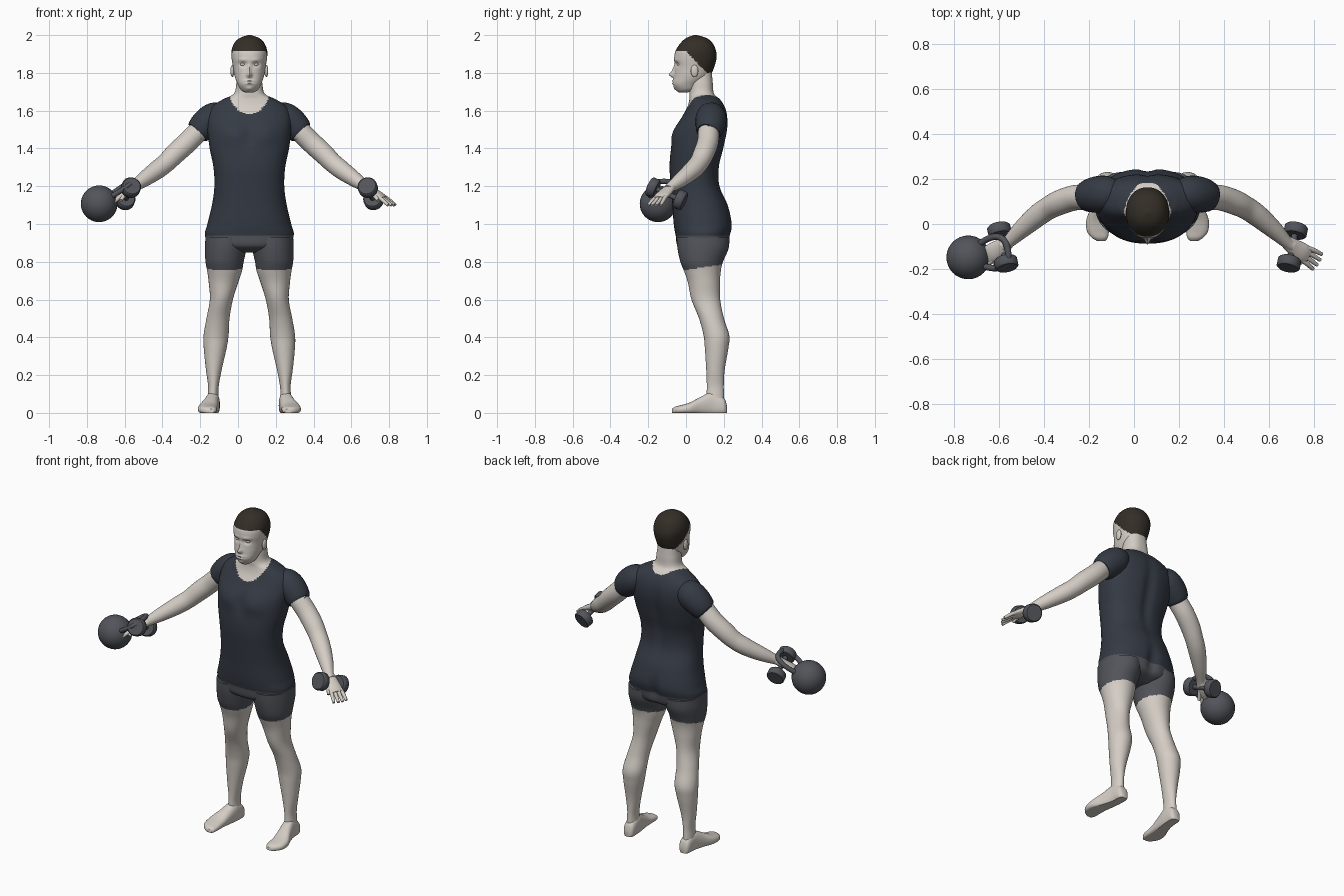
import bpy, bmesh, math
from mathutils import Vector

cube = bpy.data.objects.get("Cube")
if cube:
    bpy.data.objects.remove(cube, do_unlink=True)

MID = 0.06  # the body's own centre line
X, Y, Z = Vector((1, 0, 0)), Vector((0, 1, 0)), Vector((0, 0, 1))


def material(name, r, g, b):
    mat = bpy.data.materials.new(name)
    mat.use_nodes = True
    mat.diffuse_color = (r, g, b, 1)
    bsdf = next(n for n in mat.node_tree.nodes if n.type == "BSDF_PRINCIPLED")
    bsdf.inputs["Base Color"].default_value = (r, g, b, 1)
    bsdf.inputs["Roughness"].default_value = 0.7
    return mat


skin = material("pale_skin", 0.66, 0.61, 0.56)
navy = material("navy_shirt", 0.035, 0.043, 0.058)
grey = material("grey_shorts", 0.085, 0.09, 0.104)
iron = material("iron_weights", 0.085, 0.09, 0.104)
brown = material("brown_hair", 0.034, 0.027, 0.02)


def finish(name, bm, mats, rule=None, angle=45):
    bmesh.ops.recalc_face_normals(bm, faces=bm.faces)
    for face in bm.faces:
        face.smooth = True
        if rule:
            face.material_index = rule(face.calc_center_median())
    mesh = bpy.data.meshes.new(name)
    bm.to_mesh(mesh)
    bm.free()
    for mat in mats:
        mesh.materials.append(mat)
    mesh.set_sharp_from_angle(angle=math.radians(angle))
    obj = bpy.data.objects.new(name, mesh)
    bpy.context.collection.objects.link(obj)
    return obj


def spline(keys, steps):
    """Smooth interpolation through rows of numbers."""
    rows = []
    for i in range(len(keys) - 1):
        a, b, c, d = (keys[min(max(i + k, 0), len(keys) - 1)] for k in (-1, 0, 1, 2))
        for s in range(steps):
            t = s / steps
            rows.append([q + t * (r - p + t * (2 * p - 5 * q + 4 * r - s2
                         + t * (3 * (q - r) + s2 - p))) / 2
                         for p, q, r, s2 in zip(a, b, c, d)])
    return rows + [list(keys[-1])]


def loft(name, keys, mats, axes=None, steps=6, sides=32, power=2, rule=None, bumps=()):
    """Skin rings of (x, y, z, width, depth); rings face along the path unless axes are given."""
    rows = spline(keys, steps)
    bm = bmesh.new()
    rings = []
    for i, row in enumerate(rows):
        centre = Vector(row[:3])
        if axes:
            u, v = axes
        else:
            t = Vector(rows[min(i + 1, len(rows) - 1)][:3]) - Vector(rows[max(i - 1, 0)][:3])
            u = t.cross(Z).normalized()
            v = t.cross(u).normalized()
        ring = []
        for k in range(sides):
            a = math.tau * k / sides
            c, s = math.cos(a), math.sin(a)
            c, s = (math.copysign(abs(w) ** (2 / power), w) for w in (c, s))
            p = centre + u * c * row[3] + v * s * row[4]
            p.z = max(p.z, 0)
            ring.append(p)
        rings.append(ring)
    # soft sculpting: (dx, y, z, radius, height radius, push along y), on both sides
    for dx, y, z, r, rz, push in bumps:
        for side in ((-1, 1) if dx else (1,)):
            for p in (p for ring in rings for p in ring):
                e = ((p.x - MID - side * dx) / r) ** 2 + ((p.z - z) / rz) ** 2
                if (p.y > 0.06) == (y > 0.06) and e < 9:
                    p.y += push * math.exp(-e)
    rings = [[bm.verts.new(p) for p in ring] for ring in rings]
    for a, b in zip(rings, rings[1:]):
        for k in range(sides):
            n = (k + 1) % sides
            bm.faces.new((a[k], a[n], b[n], b[k]))
    bm.faces.new(rings[0])
    bm.faces.new(rings[-1])
    return finish(name, bm, mats, rule)


def ball(name, loc, size, mat):
    bm = bmesh.new()
    bmesh.ops.create_uvsphere(bm, u_segments=32, v_segments=20, radius=1)
    for v in bm.verts:
        v.co = Vector(loc) + Vector(a * b for a, b in zip(v.co, size))
    return finish(name, bm, [mat])


def clamp(v):
    return min(max(v, 0), 1)


# Torso and neck: rows of height, half width, depth centre, half depth
def torso_colour(p):
    if p.z < 0.94:
        return 2
    collar = 1.58 + 0.075 * clamp(p.y / 0.15) + 6 * (p.x - MID) ** 2
    return 0 if p.z > collar else 1


torso = [(.85, .1, .09, .07), (.88, .2, .088, .13), (.94, .235, .09, .145),
         (1, .222, .09, .155), (1.1, .198, .075, .147), (1.2, .185, .05, .13),
         (1.3, .19, .045, .132), (1.4, .21, .06, .14), (1.5, .222, .08, .14),
         (1.57, .222, .1, .12), (1.62, .2, .107, .1), (1.66, .14, .1, .082),
         (1.69, .082, .084, .066), (1.75, .068, .08, .062), (1.82, .06, .08, .055)]
loft("torso", [(MID, y, z, w, d) for z, w, y, d in torso], [skin, navy, grey], (X, Y),
     steps=10, sides=96, power=2.3, rule=torso_colour,
     bumps=[(0, .2, 1.4, .03, .2, -.015), (0, .2, .95, .03, .08, -.02),
            (0, -.05, 1.47, .025, .06, .012), (.09, -.05, 1.47, .06, .05, -.012)])

# Head with sculpted face; hair covers the crown
head = [(1.695, .02, -.015, .02), (1.71, .045, 0, .05), (1.74, .062, .005, .073),
        (1.78, .077, .03, .094), (1.83, .086, .045, .104), (1.88, .094, .05, .112),
        (1.92, .094, .052, .106), (1.96, .078, .056, .083), (1.985, .05, .055, .053),
        (2, .008, .05, .008)]
loft("head", [(MID, y, z, w, d) for z, w, y, d in head], [skin, brown], (X, Y),
     steps=10, sides=112, power=2.15,
     rule=lambda p: int(p.z > 1.915 - 0.115 * clamp(p.y / 0.11)),
     bumps=[(0, -.07, 1.79, .013, .014, -.024), (0, -.07, 1.815, .009, .025, -.012),
            (.034, -.06, 1.845, .02, .013, .012), (.034, -.06, 1.868, .024, .01, -.004),
            (0, -.07, 1.758, .024, .005, -.006), (0, -.07, 1.743, .02, .005, -.006),
            (0, -.07, 1.715, .02, .012, -.008)])

for side, label in ((1, "left"), (-1, "right")):
    def at(d, *rest):
        return (MID + side * d, *rest)

    # Ear and eye
    ball(label + "_ear", at(.09, .045, 1.81), (.01, .02, .032), skin)
    ball(label + "_eye", at(.034, -.036, 1.845), (.014, .012, .009), skin)

    # Leg with the shorts painted above a sloping hem
    leg = [(.12, .09, .93, .112, .14), (.125, .09, .87, .11, .135),
           (.131, .083, .8, .101, .113), (.131, .087, .75, .092, .097),
           (.137, .095, .69, .078, .085), (.148, .105, .6, .061, .076),
           (.166, .135, .5, .061, .066), (.176, .161, .41, .066, .068),
           (.181, .162, .34, .06, .062), (.188, .156, .23, .042, .049),
           (.19, .155, .15, .029, .045), (.192, .155, .1, .028, .046),
           (.192, .155, .03, .034, .05)]
    loft(label + "_leg", [at(*row) for row in leg], [skin, grey], (X, Y), steps=8, sides=48,
         rule=lambda p: int(p.z > 0.757 + 0.15 * p.y))

    # Foot: rows of depth, sideways offset, half width, height
    foot = [(.216, .19, .018, .04), (.2, .19, .033, .08), (.14, .193, .036, .11),
            (.08, .205, .042, .086), (.02, .22, .051, .055), (-.03, .22, .049, .04),
            (-.06, .212, .036, .032), (-.075, .206, .018, .02)]
    loft(label + "_foot", [at(d, y, h * .42, w, h * .58) for y, d, w, h in foot],
         [skin], (X, Z), power=2.4)

    # Sleeve and arm
    sleeve = [(.13, .13, 1.575, .06), (.18, .133, 1.565, .08), (.23, .13, 1.53, .08),
              (.272, .122, 1.487, .067), (.275, .121, 1.484, .05)]
    loft(label + "_sleeve", [at(*row, row[-1]) for row in sleeve], [navy])
    arm = [(.23, .125, 1.53, .055), (.275, .12, 1.485, .056), (.33, .115, 1.43, .056),
           (.39, .095, 1.375, .055), (.44, .07, 1.325, .051), (.49, .035, 1.285, .049),
           (.56, -.025, 1.235, .04), (.62, -.083, 1.193, .027), (.64, -.095, 1.18, .027)]
    loft(label + "_arm", [at(*row, row[-1]) for row in arm], [skin])

    # Hand: palm, four spread fingers and thumb
    palm = [(.61, -.075, 1.2, .027, .024), (.65, -.103, 1.173, .037, .021),
            (.69, -.128, 1.15, .041, .018), (.715, -.142, 1.136, .034, .01)]
    loft(label + "_palm", [at(*row) for row in palm], [skin], sides=24)
    for i, name in enumerate(("little", "ring", "middle", "index")):
        k = 1.5 - i
        reach = 1.1 - 0.12 * abs(k)
        finger = [(.695 + .01 * k, -.13 + .016 * k, 1.147, .011),
                  (.725 + .012 * k, -.148 + .019 * k, 1.125, .0105),
                  (.71 + .048 * reach + .013 * k, -.14 - .03 * reach + .022 * k, 1.1, .008)]
        loft(f"{label}_{name}_finger", [at(*row, row[-1]) for row in finger], [skin], sides=12)
    thumb = [(.64, -.115, 1.175, .014), (.665, -.15, 1.15, .013), (.68, -.175, 1.125, .009)]
    loft(label + "_thumb", [at(*row, row[-1]) for row in thumb], [skin], sides=12)

    # Dumbbell: one turned profile of (distance along, radius)
    middle, along = Vector(at(.642, -.102, 1.16)), Vector((side * .03, .145, -.065)).normalized()
    half = [(.104, .03), (.104, .046), (.098, .052), (.064, .052), (.058, .046), (.058, .014)]
    turned = [(-s, r) for s, r in half] + [(s, r) for s, r in reversed(half)]
    loft(label + "_dumbbell", [(*(middle + along * s), r, r) for s, r in turned],
         [iron], steps=1)

# Kettlebell held in the right hand
bell = Vector((-.735, -.148, 1.107))
ball("kettlebell_body", bell, (.097, .097, .097), iron)
axis = Vector((.17, .03, .115)).normalized()
across = axis.cross(Z).cross(axis).cross(axis).normalized()
grip = [(.07, -.05), (.12, -.066), (.17, -.068), (.205, -.045), (.214, 0),
        (.205, .045), (.17, .068), (.12, .066), (.07, .05)]
loft("kettlebell_handle", [(*(bell + axis * a + across * b), .014, .014) for a, b in grip],
     [iron], sides=16)
